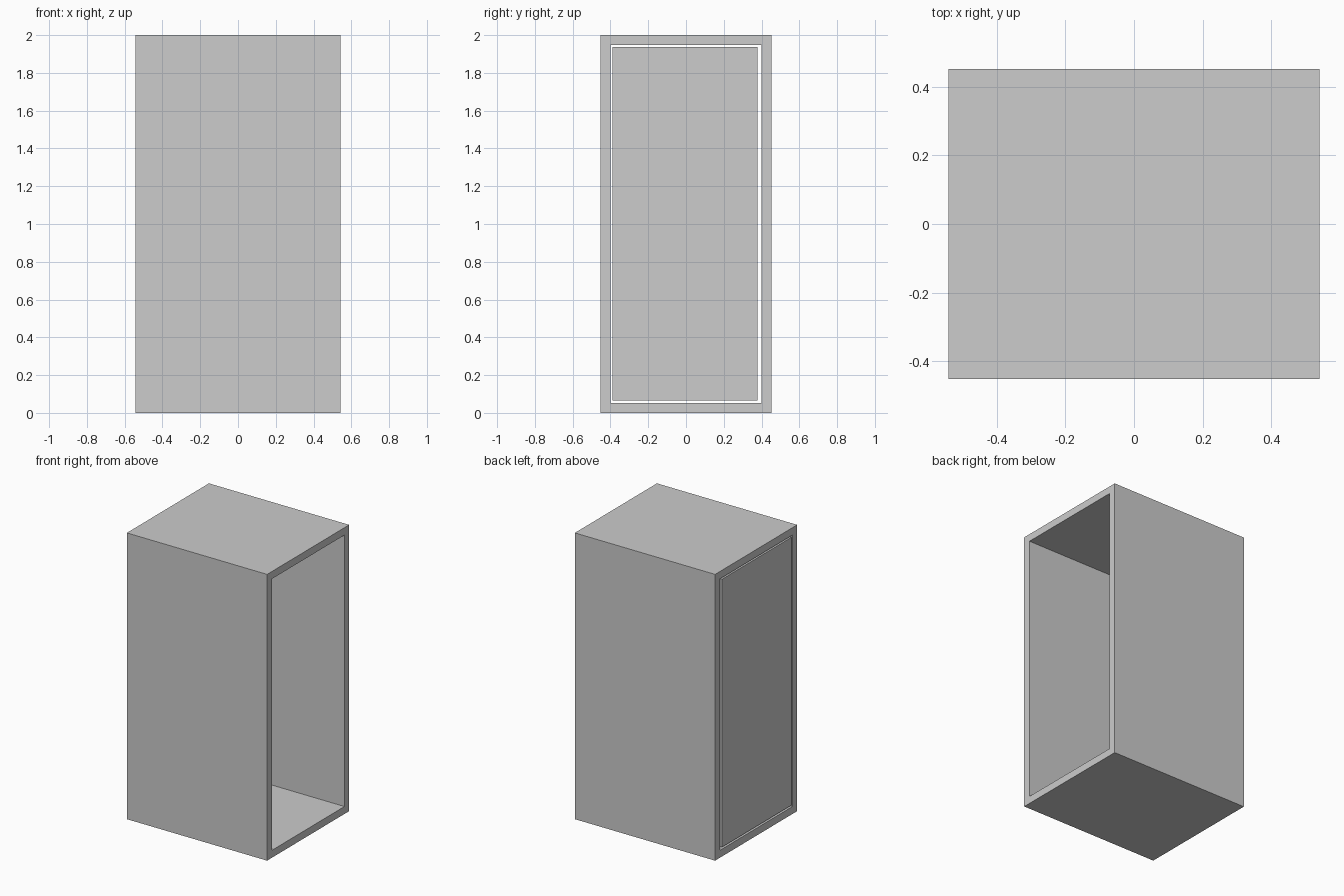
import bpy
import bmesh

cube = bpy.data.objects.get("Cube")
if cube:
    bpy.data.objects.remove(cube, do_unlink=True)

grey = bpy.data.materials.new("light_grey")
grey.use_nodes = True
colour = (0.604, 0.604, 0.604, 1)
grey.diffuse_color = colour
grey.node_tree.nodes["Principled BSDF"].inputs["Base Color"].default_value = colour

HALF_X, HALF_Y, HEIGHT, WALL = 0.542, 0.453, 2.0, 0.052


def add_object(name, bm):
    bmesh.ops.recalc_face_normals(bm, faces=bm.faces)
    mesh = bpy.data.meshes.new(name)
    bm.to_mesh(mesh)
    bm.free()
    mesh.materials.append(grey)
    obj = bpy.data.objects.new(name, mesh)
    bpy.context.collection.objects.link(obj)
    return obj


def rectangle(bm, x, y0, y1, z0, z1):
    return [bm.verts.new((x, y, z)) for y, z in ((y0, z0), (y1, z0), (y1, z1), (y0, z1))]


def bridge(bm, a, b):
    for i in range(4):
        j = (i + 1) % 4
        bm.faces.new((a[i], a[j], b[j], b[i]))


# Cabinet shell: a rectangular tube running along x, open at both ends
bm = bmesh.new()
loops = []
for x, inset in ((-HALF_X, 0), (HALF_X, 0), (HALF_X, WALL), (-HALF_X, WALL)):
    loops.append(rectangle(bm, x, inset - HALF_Y, HALF_Y - inset, inset, HEIGHT - inset))
for i in range(4):
    bridge(bm, loops[i], loops[(i + 1) % 4])
add_object("cabinet_shell", bm)

# Door panel: set in the -x opening with a narrow gap all round
bm = bmesh.new()
outer = rectangle(bm, -HALF_X, -0.39, 0.378, 0.065, 1.937)
inner = rectangle(bm, -HALF_X + WALL, -0.39, 0.378, 0.065, 1.937)
bridge(bm, outer, inner)
bm.faces.new(outer)
bm.faces.new(inner)
add_object("door_panel", bm)
